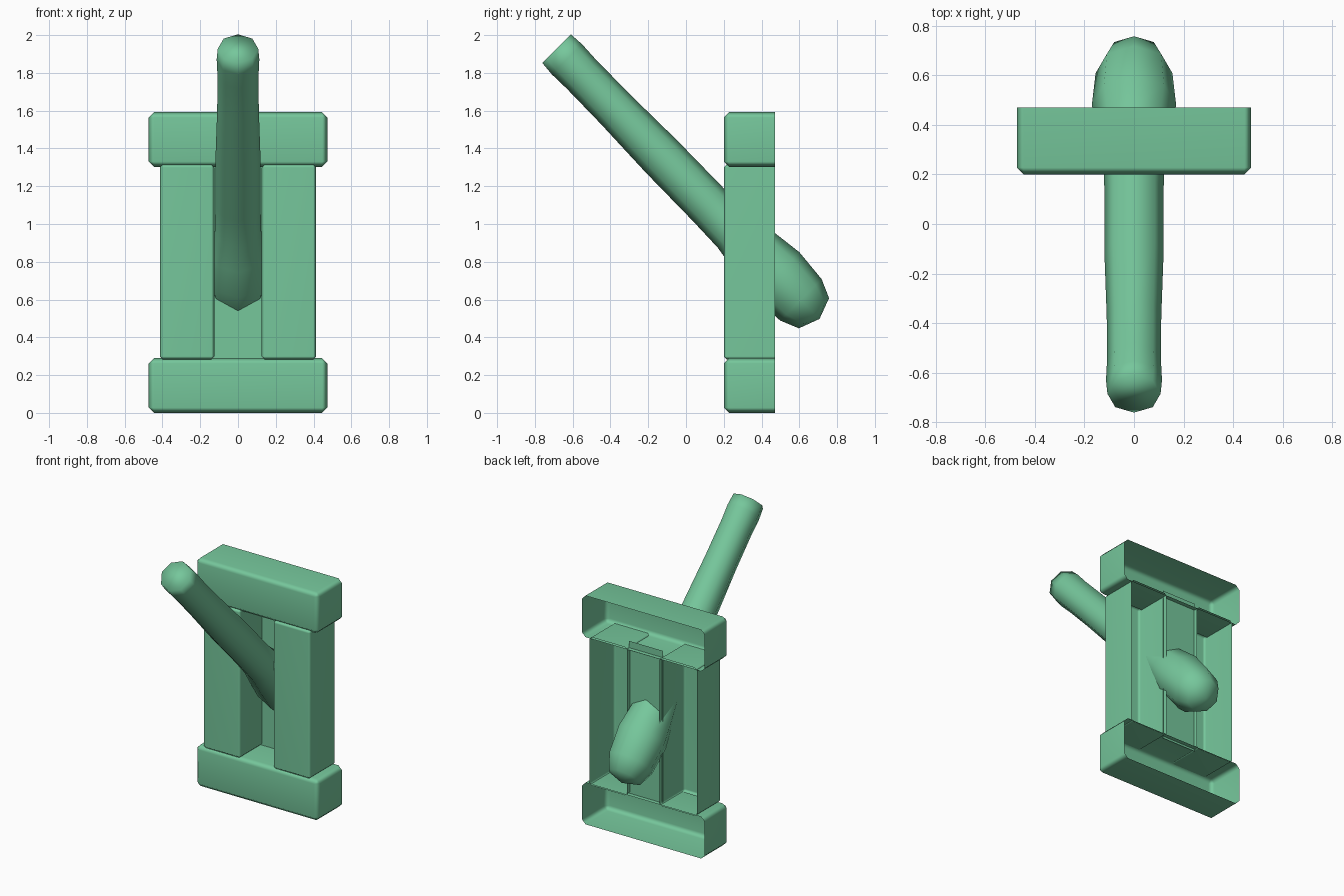
import bpy, bmesh, math
from mathutils import Vector

if "Cube" in bpy.data.objects:
    bpy.data.objects.remove(bpy.data.objects["Cube"])

green = bpy.data.materials.new("green")
green.diffuse_color = (0.18, 0.57, 0.33, 1)
green.use_nodes = True
green.node_tree.nodes["Principled BSDF"].inputs["Base Color"].default_value = green.diffuse_color


def add_object(name, bm):
    for f in bm.faces:
        f.smooth = True
    mesh = bpy.data.meshes.new(name)
    bm.to_mesh(mesh)
    bm.free()
    mesh.materials.append(green)
    ob = bpy.data.objects.new(name, mesh)
    bpy.context.collection.objects.link(ob)
    return ob


def open_box(name, x0, x1, z0, z1, bevel, y0=0.20, y1=0.47):
    """Hollow block, open at the back, with softened front and side edges."""
    bm = bmesh.new()
    bmesh.ops.create_cube(bm, size=1)
    for v in bm.verts:
        v.co = Vector(((x0 + x1) / 2 + v.co.x * (x1 - x0),
                       (y0 + y1) / 2 + v.co.y * (y1 - y0),
                       (z0 + z1) / 2 + v.co.z * (z1 - z0)))
    bm.normal_update()
    back = [f for f in bm.faces if f.normal.y > 0.9]
    bmesh.ops.delete(bm, geom=back, context='FACES_ONLY')
    # the rim edges have a single face now, so they stay sharp
    edges = [e for e in bm.edges if len(e.link_faces) == 2]
    bmesh.ops.bevel(bm, geom=edges, offset=bevel, segments=1,
                    profile=0.5, affect='EDGES')
    ob = add_object(name, bm)
    ob.modifiers.new("even_shading", 'WEIGHTED_NORMAL')
    return ob


# Frame: two wide bars and two posts
open_box("bottom_bar", -0.473, 0.473, 0.0, 0.29, 0.028)
open_box("top_bar", -0.473, 0.473, 1.303, 1.592, 0.028)
for side, sx in (("left", -1), ("right", 1)):
    a, b = sorted((sx * 0.125, sx * 0.414))
    open_box(side + "_post", a, b, 0.283, 1.315, 0.016)

# Recessed panel behind the slot
bm = bmesh.new()
bm.faces.new([bm.verts.new(p) for p in ((-0.13, 0.44, 0.275), (0.13, 0.44, 0.275),
                                        (0.13, 0.44, 1.35), (-0.13, 0.44, 1.35))])
add_object("slot_panel", bm)

# Lever: eight-sided handle with a swollen lower end
SIDES = 8
R2 = math.sqrt(2)
profile = [(-1.848, 0.107), (-1.77, 0.113), (-1.66, 0.109), (-1.40, 0.110),
           (-1.05, 0.119), (-0.69, 0.119), (-0.50, 0.123), (-0.34, 0.148),
           (-0.177, 0.170), (0.007, 0.155), (0.106, 0.113)]


def axis_point(s):
    c = 1.243 - 0.038 * (s + 1.848) / 1.954
    return Vector((0, (c + s * R2) / 2, (c - s * R2) / 2))


bm = bmesh.new()
up = Vector((0, 1, 1)).normalized()
rings = []
for s, r in profile:
    ring = []
    for i in range(SIDES):
        t = 2 * math.pi * i / SIDES
        ring.append(bm.verts.new(axis_point(s) + up * r * math.cos(t)
                                 + Vector((1, 0, 0)) * r * math.sin(t)))
    rings.append(ring)
tip = bm.verts.new(axis_point(0.148))
for i in range(SIDES):
    j = (i + 1) % SIDES
    for a, b in zip(rings, rings[1:]):
        bm.faces.new((a[i], a[j], b[j], b[i]))
    bm.faces.new((rings[-1][i], rings[-1][j], tip))
bm.faces.new(rings[0])
bmesh.ops.recalc_face_normals(bm, faces=bm.faces[:])
add_object("lever", bm)
